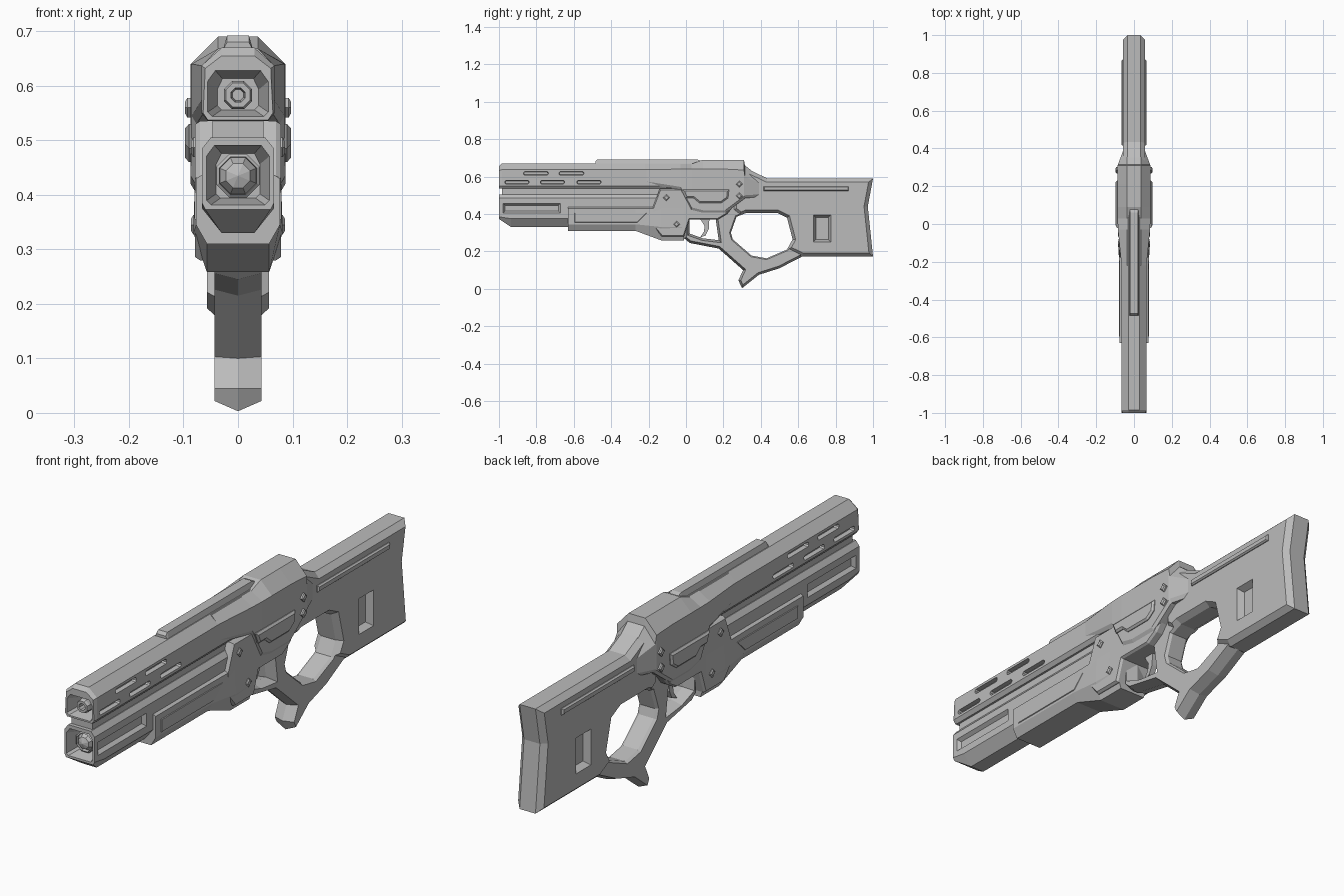
import bpy
import bmesh
import math
from mathutils import Vector

if "Cube" in bpy.data.objects:
    bpy.data.objects.remove(bpy.data.objects["Cube"])

metal = bpy.data.materials.new("gunmetal grey")
metal.use_nodes = True
GREY = (0.5, 0.5, 0.5, 1)
metal.diffuse_color = GREY
metal.node_tree.nodes["Principled BSDF"].inputs["Base Color"].default_value = GREY


def finish(name, bm):
    bmesh.ops.recalc_face_normals(bm, faces=bm.faces)
    mesh = bpy.data.meshes.new(name)
    bm.to_mesh(mesh)
    bm.free()
    mesh.materials.append(metal)
    obj = bpy.data.objects.new(name, mesh)
    bpy.context.collection.objects.link(obj)
    return obj


def skin(bm, rings):
    """Close a stack of equal rings into a solid."""
    rings = [[bm.verts.new(p) for p in ring] for ring in rings]
    n = len(rings[0])
    for a, b in zip(rings, rings[1:]):
        for i in range(n):
            j = (i + 1) % n
            bm.faces.new((a[i], a[j], b[j], b[i]))
    bm.faces.new(rings[0][::-1])
    bm.faces.new(rings[-1])


def inset(points, d):
    """Move every edge of a (y, z) outline inward by d."""
    pts = [Vector(p) for p in points]
    n = len(pts)
    area = sum(pts[i - 1].x * pts[i].y - pts[i].x * pts[i - 1].y for i in range(n))
    sign = 1 if area > 0 else -1
    out = []
    for i in range(n):
        e1 = (pts[i] - pts[i - 1]).normalized()
        e2 = (pts[(i + 1) % n] - pts[i]).normalized()
        n1, n2 = Vector((-e1.y, e1.x)), Vector((-e2.y, e2.x))
        out.append(pts[i] + (n1 + n2) * (sign * d / max(0.35, 1 + n1.dot(n2))))
    return out


def slab(name, outline, layers):
    """Side outline stacked across x; layers are (x, inset)."""
    bm = bmesh.new()
    skin(bm, [[(x, p.x, p.y) for p in inset(outline, d)] for x, d in layers])
    return finish(name, bm)


def chamfered(name, outline, half, flat, d):
    return slab(name, outline, [(-half, d), (-flat, 0), (flat, 0), (half, d)])


def sides(name, outlines, layers):
    """The same plates or pockets on both sides."""
    bm = bmesh.new()
    for s in (1, -1):
        for outline in outlines:
            skin(bm, [[(s * x, p.x, p.y) for p in inset(outline, d)] for x, d in layers])
    return finish(name, bm)


def loft(name, sections):
    """Mirrored half sections (x, z) placed along y."""
    bm = bmesh.new()
    skin(bm, [[(x, y, z) for x, z in half] + [(-x, y, z) for x, z in half[::-1]]
              for y, half in sections])
    return finish(name, bm)


def lathe(name, z, profile, count=8):
    """Faceted tube along y from (radius, y) points."""
    bm = bmesh.new()
    angles = [math.tau * (i + 0.5) / count for i in range(count)]
    skin(bm, [[(r * math.cos(a), y, z + r * math.sin(a)) for a in angles] for r, y in profile])
    return finish(name, bm)


def cut(obj, *cutters):
    for cutter in cutters:
        mod = obj.modifiers.new("cut", "BOOLEAN")
        mod.operation = "DIFFERENCE"
        mod.solver = "EXACT"
        mod.object = cutter
        bpy.context.view_layer.objects.active = obj
        bpy.ops.object.modifier_apply(modifier=mod.name)
        bpy.data.objects.remove(cutter)


def rect(y0, y1, z0, z1):
    return [(y0, z0), (y1, z0), (y1, z1), (y0, z1)]


def pill(y0, y1, z, r=0.011):
    k = r * 0.6
    return [(y0 + k, z - r), (y1 - k, z - r), (y1, z - r + k), (y1, z + r - k),
            (y1 - k, z + r), (y0 + k, z + r), (y0, z + r - k), (y0, z - r + k)]


def socket(half, z0, z1, depth):
    """Tapered muzzle opening with clipped upper corners."""
    def ring(w, a, b):
        return [(w * 0.75, b), (w, b - 0.02), (w, a + 0.008), (w - 0.008, a)]
    return loft("muzzle_cutter", [(-1.01, ring(half, z0, z1)),
                                  (-1 + depth, ring(half - 0.02, z0 + 0.014, z1 - 0.017))])


# Upper barrel shroud with vent slots and muzzle opening
upper = [(0.03, 0.67), (0.067, 0.637), (0.067, 0.55), (0.055, 0.535)]
nose = [(0.03, 0.655), (0.06, 0.632), (0.064, 0.55), (0.055, 0.537)]
shroud = loft("upper_shroud", [(-1, nose), (-0.985, upper), (0.1, upper)])
vents = [pill(y, y + 0.135, 0.617) for y in (-0.87, -0.68)]
vents += [pill(y, y + 0.132, 0.57) for y in (-0.97, -0.78, -0.585)]
cut(shroud, socket(0.058, 0.542, 0.63, 0.07),
    sides("vent_cutter", vents, [(0.05, 0.004), (0.075, 0)]))
loft("barrel_spine", [(y, [(0.047, 0.545), (0.047, 0.495)]) for y in (-0.985, 0)])
lathe("upper_barrel", 0.583, [(0.028, -0.92), (0.028, -0.975), (0.024, -0.985),
                              (0.014, -0.985), (0.011, -0.95)])

# Lower barrel shroud with side panels and domed muzzle
front = [(0.05, 0.505), (0.066, 0.485), (0.066, 0.385), (0.06, 0.373)]
lower = [(0.05, 0.505), (0.066, 0.485), (0.066, 0.375), (0.03, 0.33)]
shroud = loft("lower_shroud", [(-1, front), (-0.935, lower), (0, lower)])
cut(shroud, socket(0.06, 0.38, 0.493, 0.07),
    sides("panel_cutter", [rect(-0.98, -0.67, 0.403, 0.458)], [(0.052, 0.012), (0.068, 0)]))
lathe("lower_barrel", 0.435, [(0.043, -0.92), (0.043, -0.965), (0.037, -0.97),
                              (0.036, -0.955), (0.024, -0.975), (0.001, -0.983)])

# Fore grip
loft("fore_grip", [(-0.63, [(0.06, 0.44), (0.077, 0.43), (0.077, 0.345), (0.057, 0.31)]),
                   (-0.27, [(0.06, 0.44), (0.077, 0.43), (0.077, 0.345), (0.057, 0.31)]),
                   (-0.13, [(0.06, 0.44), (0.079, 0.43), (0.082, 0.33), (0.057, 0.258)]),
                   (-0.01, [(0.06, 0.44), (0.079, 0.43), (0.079, 0.33), (0.057, 0.258)])])
sides("fore_grip_plate", [[(-0.6, 0.35), (-0.26, 0.35), (-0.2, 0.41), (-0.6, 0.41)]],
      [(0.07, 0), (0.08, 0.006)])

# Receiver
chamfered("lower_receiver", [(-0.18, 0.43), (-0.14, 0.535), (0.3, 0.535), (0.3, 0.5),
                             (0.22, 0.4), (0.17, 0.37), (0.02, 0.37), (-0.01, 0.28),
                             (-0.13, 0.28), (-0.18, 0.34)], 0.079, 0.07, 0.006)


def body(top, w, side_top, bottom):
    return [(0.037, top), (w, side_top), (w, bottom + 0.015), (w - 0.009, bottom)]


loft("upper_receiver", [(-0.22, body(0.668, 0.066, 0.637, 0.56)),
                        (-0.03, body(0.668, 0.085, 0.64, 0.53)),
                        (0.03, body(0.668, 0.087, 0.64, 0.42)),
                        (0.09, body(0.69, 0.087, 0.64, 0.405)),
                        (0.21, body(0.69, 0.087, 0.64, 0.405)),
                        (0.31, body(0.69, 0.087, 0.635, 0.48)),
                        (0.315, body(0.66, 0.085, 0.6, 0.485)),
                        (0.39, body(0.6, 0.057, 0.565, 0.49))])
loft("top_rail", [(y, [(0.02, top), (0.028, 0.665)])
                  for y, top in ((-0.485, 0.68), (-0.475, 0.692), (0.06, 0.692), (0.09, 0.68))])
sides("receiver_plate", [[(-0.02, 0.53), (0.23, 0.53), (0.225, 0.485), (0.19, 0.46),
                          (0.07, 0.46), (0.04, 0.485), (0, 0.485)]],
      [(0.07, 0), (0.09, 0), (0.097, 0.008)])
for name, x, spots in (("rear_pins", 0.097, ((0.285, 0.56), (0.285, 0.497))),
                       ("front_pins", 0.086, ((-0.105, 0.487), (-0.05, 0.345)))):
    r = 0.018
    sides(name, [[(y - r, z), (y, z - r), (y + r, z), (y, z + r)] for y, z in spots],
          [(0.06, 0), (x - 0.004, 0), (x, 0.005)])

# Stock and ridged grip, sharing a thumb hole
stock = chamfered("stock", [(0.29, 0.66), (0.435, 0.59), (1, 0.59), (0.972, 0.44), (1, 0.172),
                            (0.62, 0.172), (0.5, 0.23), (0.25, 0.42), (0.25, 0.62)],
                  0.057, 0.035, 0.02)
grip = slab("grip", [(-0.01, 0.27), (0.02, 0.245), (0.175, 0.215), (0.305, 0.1), (0.28, 0.045),
                     (0.3, 0.003), (0.39, 0.075), (0.5, 0.11), (0.62, 0.172), (0.66, 0.2),
                     (0.66, 0.4), (0.55, 0.45), (0.2, 0.45), (0.155, 0.4), (0.175, 0.26),
                     (0.09, 0.27), (0.02, 0.295), (0.02, 0.38), (-0.01, 0.38)],
            [(-0.043, 0.012), (0, 0), (0.043, 0.012)])
hole = [(0.27, 0.385), (0.32, 0.405), (0.49, 0.405), (0.54, 0.38), (0.57, 0.265),
        (0.54, 0.21), (0.43, 0.163), (0.35, 0.178), (0.25, 0.265), (0.24, 0.3)]
for part in (stock, grip):
    cut(part, slab("hole_cutter", hole, [(-0.08, -0.03), (-0.032, 0), (0.032, 0), (0.08, -0.03)]))
cut(stock, sides("stock_pocket_cutter", [rect(0.68, 0.775, 0.25, 0.395)],
                 [(0.03, 0.014), (0.059, 0)]))
sides("stock_rail", [rect(0.415, 0.87, 0.522, 0.548)], [(0.04, 0), (0.06, 0), (0.066, 0.005)])

# Trigger
slab("trigger", [(0.075, 0.375), (0.125, 0.375), (0.122, 0.32), (0.105, 0.285), (0.075, 0.275),
                 (0.095, 0.305), (0.1, 0.335)], [(-0.012, 0), (0.012, 0)])
